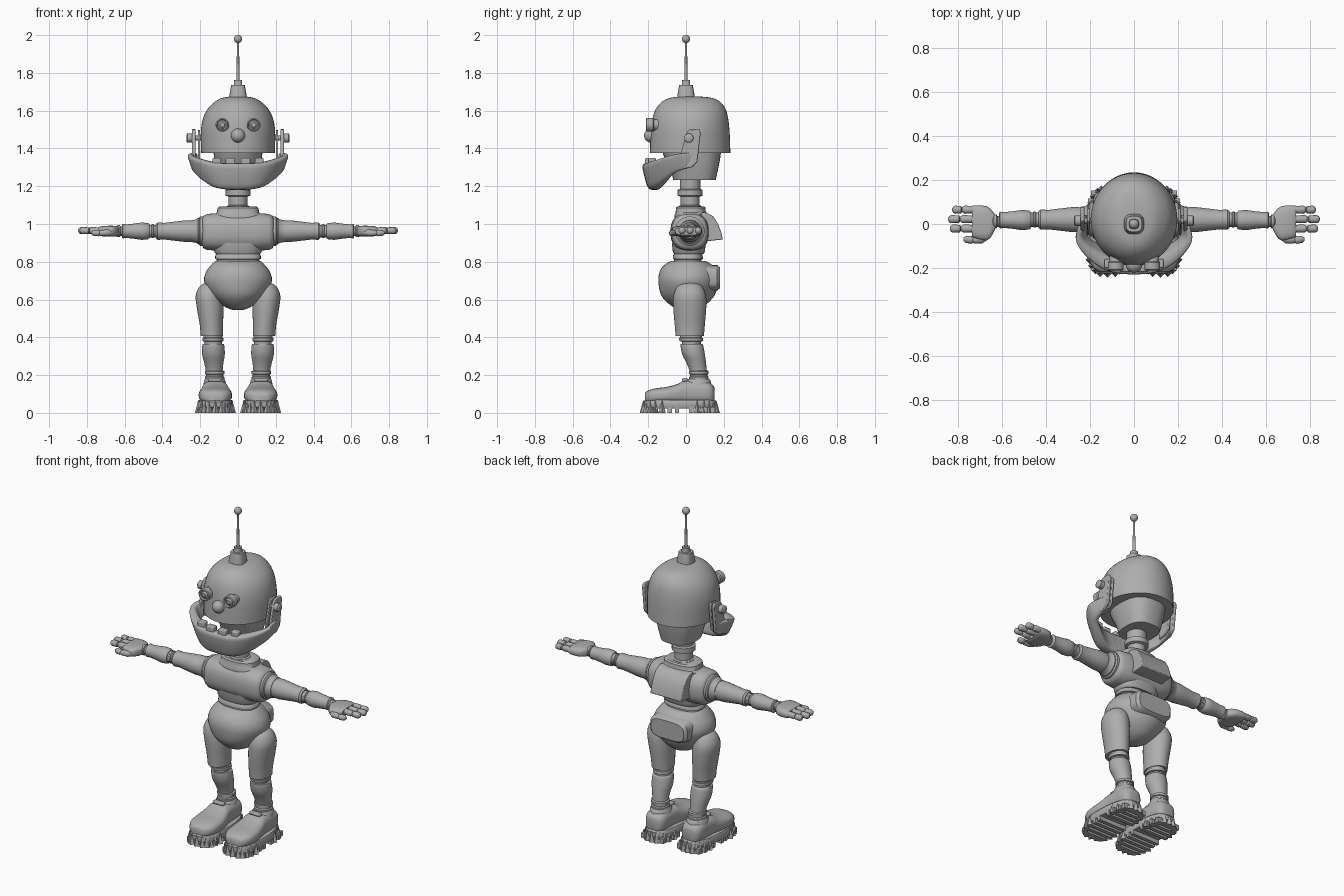
import bpy, bmesh, math
from mathutils import Vector

grey = bpy.data.materials.new("plain grey")
grey.diffuse_color = (0.42, 0.42, 0.42, 1)


def finish(name, bm, mirror=False, bevel=0, angle=40):
    bmesh.ops.recalc_face_normals(bm, faces=bm.faces)
    me = bpy.data.meshes.new(name)
    bm.to_mesh(me)
    bm.free()
    me.materials.append(grey)
    me.shade_smooth()
    me.set_sharp_from_angle(angle=math.radians(angle))
    ob = bpy.data.objects.new(name, me)
    bpy.context.collection.objects.link(ob)
    if bevel:
        b = ob.modifiers.new("bevel", 'BEVEL')
        b.width, b.segments = bevel, 2
    if mirror:
        ob.modifiers.new("mirror", 'MIRROR')
    return ob


def interp(st, k):
    """Catmull-Rom subdivision of station tuples."""
    if k < 2:
        return [Vector(s) for s in st]
    p = [Vector(s) for s in st]
    p = [p[0]] + p + [p[-1]]
    out = []
    for a, b, c, d in zip(p, p[1:], p[2:], p[3:]):
        for i in range(k):
            t = i / k
            out.append(0.5 * (2 * b + (c - a) * t + (2 * a - 5 * b + 4 * c - d) * t * t
                              + (3 * b - a - 3 * c + d) * t ** 3))
    return out + [p[-1]]


def oval(i, seg, n):
    a = 2 * math.pi * i / seg
    f = lambda v: math.copysign(abs(v) ** (2 / n), v)
    return f(math.cos(a)), f(math.sin(a))


def skin(name, rings, mirror=False, angle=40):
    bm = bmesh.new()
    rows = [[bm.verts.new(p) for p in r] for r in rings]
    m = len(rows[0])
    for a, b in zip(rows, rows[1:]):
        for i in range(m):
            bm.faces.new((a[i], a[(i + 1) % m], b[(i + 1) % m], b[i]))
    bm.faces.new(rows[0])
    bm.faces.new(rows[-1])
    return finish(name, bm, mirror, angle=angle)


def loft(name, st, axis='z', n=2, seg=32, k=1, mirror=False, angle=40):
    """Oval rings (t, u, v, ru, rv) stacked along an axis."""
    put = {'z': lambda t, u, v: (u, v, t), 'x': lambda t, u, v: (t, u, v),
           'y': lambda t, u, v: (u, t, v)}[axis]
    rings = []
    for t, u, v, ru, rv in interp(st, k):
        pts = [oval(i, seg, n) for i in range(seg)]
        rings.append([put(t, u + max(ru, .001) * c, v + max(rv, .001) * s) for c, s in pts])
    return skin(name, rings, mirror, angle)


def turned(name, prof, axis, u, v, **kw):
    """Round part from (position, radius) pairs."""
    return loft(name, [(t, u, v, r, r) for t, r in prof], axis, **kw)


def prism(name, outline, x0, x1, mirror=False, bevel=0.0):
    """Outline in (y, z) extruded along x."""
    bm = bmesh.new()
    f = bm.faces.new([bm.verts.new((x0, y, z)) for y, z in outline])
    g = bmesh.ops.extrude_face_region(bm, geom=[f])["geom"]
    bmesh.ops.translate(bm, vec=(x1 - x0, 0, 0), verts=[e for e in g if isinstance(e, bmesh.types.BMVert)])
    return finish(name, bm, mirror, bevel)


def box(name, c, s, mirror=False, bevel=0.0):
    y, z, hy, hz = c[1], c[2], s[1] / 2, s[2] / 2
    return prism(name, [(y - hy, z - hz), (y + hy, z - hz), (y + hy, z + hz), (y - hy, z + hz)],
                 c[0] - s[0] / 2, c[0] + s[0] / 2, mirror, bevel)


def ball(name, c, r, mirror=False):
    bm = bmesh.new()
    bmesh.ops.create_uvsphere(bm, u_segments=24, v_segments=14, radius=r)
    bmesh.ops.translate(bm, vec=c, verts=bm.verts)
    return finish(name, bm, mirror)


# antenna
turned("antenna_base", [(1.66, .047), (1.685, .045), (1.735, .036), (1.735, .022), (1.762, .02)], 'z', 0, 0, n=3)
turned("antenna_rod", [(1.75, .009), (1.98, .005)], 'z', 0, 0, seg=12)
ball("antenna_tip", (0, 0, 1.98), .022)

# head
loft("head_dome", [(1.375, 0, .022, .195, .213), (1.44, 0, .022, .197, .211), (1.5, 0, .022, .196, .208),
                   (1.56, 0, .023, .185, .2), (1.61, 0, .025, .16, .184), (1.65, 0, .027, .118, .15),
                   (1.67, 0, .025, .075, .1), (1.677, 0, .02, .01, .01)], seg=48, k=4, angle=50)
loft("lower_skull", [(1.232, 0, .045, .1, .112), (1.29, 0, .045, .115, .125), (1.34, 0, .035, .125, .145),
                     (1.38, 0, .03, .13, .155)], n=2.6)
turned("eye", [(-.14, .028), (-.17, .03), (-.175, .036), (-.208, .036), (-.212, .03), (-.203, .026),
               (-.203, .02), (-.21, .012)], 'y', .083, 1.525, mirror=True)
ball("nose", (0, -.185, 1.468), .037)

# jaw: swept smile band, hinge plates, bolts and teeth
rings = []
for x, y, top, bot, th, lean in interp([
        (0, -.238, 1.322, 1.18, .075, .035), (.09, -.23, 1.322, 1.183, .075, .035),
        (.165, -.2, 1.33, 1.195, .07, .04), (.235, -.14, 1.348, 1.23, .055, .045),
        (.27, -.075, 1.365, 1.27, .035, .035), (.258, -.01, 1.375, 1.29, .03, .015),
        (.24, .04, 1.375, 1.305, .025, .005)], 4):
    inward = Vector((-x, -y * (1 if y < 0 else 0), 0)).normalized()
    mid, h = Vector((x, y, (top + bot) / 2)), (top - bot) / 2
    ring = []
    for i in range(20):
        c, s = oval(i, 20, 4)
        ring.append(mid + inward * (th / 2 * (1 - c) + lean * (1 - s) / 2) + Vector((0, 0, h * s)))
    rings.append(ring)
skin("jaw", rings, mirror=True, angle=50)
arm = [(-.03, 1.29), (.03, 1.3), (.06, 1.33), (.078, 1.485), (.068, 1.503), (.015, 1.5), (0, 1.48),
       (-.02, 1.4), (-.032, 1.355)]
prism("jaw_hinge_outer", arm, .226, .243, True, .004)
prism("jaw_hinge_inner", [(y * .9, z * .95 + .07) for y, z in arm], .2, .213, True, .004)
turned("jaw_bolt", [(.18, .013), (.243, .013), (.243, .024), (.268, .024), (.273, .018)], 'x', .015, 1.455, mirror=True)
box("inner_tooth", (.04, -.198, 1.326), (.05, .04, .045), True, .006)
box("outer_tooth", (.112, -.18, 1.328), (.046, .04, .045), True, .006)

# neck and torso
turned("neck", [(1.08, .06), (1.095, .06), (1.1, .05), (1.145, .05), (1.15, .066), (1.18, .066), (1.185, .055),
                (1.24, .055)], 'z', 0, .022)
loft("collar", [(1.03, 0, .025, .125, .085), (1.05, 0, .025, .125, .085), (1.06, 0, .025, .112, .08),
                (1.085, 0, .025, .108, .078), (1.093, 0, .025, .098, .07)], n=2.6)
turned("chest", [(-.19, .07), (-.183, .086), (-.165, .095), (-.1, .1), (0, .102), (.1, .1), (.165, .095),
                 (.183, .086), (.19, .07)], 'x', .02, .958, n=2.5, seg=40)
loft("belly", [(.84, 0, .015, .115, .078), (.855, 0, .015, .127, .085), (.9, 0, .015, .13, .09)], n=2.6)
loft("waist", [(.77, 0, .01, .135, .085), (.79, 0, .01, .125, .08), (.79, 0, .01, .115, .074),
               (.812, 0, .01, .112, .073), (.815, 0, .01, .122, .08), (.835, 0, .01, .12, .078),
               (.845, 0, .01, .11, .07)], n=2.5)
prism("backpack", [(.08, 1.06), (.11, 1.06), (.145, 1.04), (.17, 1.0), (.187, .955), (.195, .918), (.1, .908),
                   (.08, .92)], -.105, .105, bevel=.005)

# pelvis
loft("pelvis", [(.545, 0, .01, .03, .03), (.565, 0, .01, .075, .085), (.62, 0, .01, .14, .14),
                (.69, 0, .012, .178, .158), (.74, 0, .012, .172, .154), (.78, 0, .012, .145, .13),
                (.805, 0, .012, .12, .09)], k=4, seg=40, angle=60)
loft("rear_flap", [(.1, 0, .715, .13, .07), (.165, 0, .715, .125, .067), (.18, 0, .715, .11, .055)], 'y', n=3.5)

# arms
turned("shoulder", [(.17, .078), (.2, .078), (.206, .07), (.212, .07), (.22, .062), (.245, .058), (.25, .045)],
       'x', .02, .962, mirror=True)
turned("upper_arm", [(.235, .045), (.245, .056), (.28, .057), (.34, .05), (.39, .044), (.425, .046), (.435, .038)],
       'x', .02, .962, mirror=True)
turned("elbow", [(.42, .033), (.445, .033), (.448, .037), (.456, .037), (.459, .033), (.48, .033)],
       'x', .02, .962, mirror=True)
turned("forearm", [(.468, .036), (.476, .043), (.51, .046), (.55, .04), (.59, .036), (.61, .038), (.615, .03)],
       'x', .018, .962, mirror=True)
turned("wrist", [(.6, .025), (.622, .025), (.625, .032), (.638, .032), (.645, .025)], 'x', .012, .962, mirror=True)
loft("palm", [(.63, .01, .962, .028, .022), (.645, .005, .962, .055, .027), (.67, .003, .962, .078, .029),
              (.72, .01, .962, .075, .027), (.738, .012, .962, .07, .02)], 'x', n=3, k=2, mirror=True)
for i, y in enumerate((.065, .022, -.021)):
    tip = (.828, .846, .838)[i]
    mid = (tip + .73) / 2 + .005
    for part, a, b in (("base", .725, mid), ("tip", mid - .003, tip)):
        turned(f"finger_{i}_{part}", [(a, .008), (a + .006, .017), (b - .014, .0185), (b - .005, .014), (b, .005)],
               'x', y, .965, seg=16, mirror=True)
loft("thumb", [(.665, -.055, .955, .016, .016), (.69, -.068, .953, .02, .018), (.725, -.072, .952, .017, .016),
               (.732, -.072, .952, .014, .013), (.74, -.072, .952, .018, .017), (.765, -.07, .952, .016, .015),
               (.776, -.069, .952, .006, .006)], 'x', seg=16, mirror=True)

# legs
loft("thigh", [(.692, .145, .02, .02, .03), (.67, .148, .02, .055, .065), (.62, .153, .02, .071, .086),
               (.55, .147, .02, .07, .087), (.47, .141, .02, .062, .08), (.408, .138, .02, .059, .075)],
     k=4, mirror=True)
loft("knee", [(.42, .134, .025, .05, .06), (.398, .133, .026, .05, .058), (.396, .133, .026, .056, .063),
              (.38, .132, .028, .056, .063), (.378, .132, .028, .046, .05), (.35, .13, .03, .046, .05)], mirror=True)
loft("shin", [(.366, .131, .03, .05, .054), (.358, .131, .031, .058, .06), (.31, .13, .04, .06, .06),
              (.265, .128, .054, .051, .052), (.225, .126, .064, .045, .046), (.21, .126, .066, .047, .048)],
     k=3, mirror=True)
turned("ankle", [(.13, .045), (.172, .045), (.178, .052), (.19, .052), (.195, .046), (.204, .046), (.206, .052),
                 (.22, .052), (.224, .046)], 'z', .124, .068, mirror=True)

# shoes: upper, cuff, sole, tread bars and toe spikes
loft("shoe_upper", [(-.218, .12, .08, .04, .025), (-.2, .12, .085, .065, .034), (-.16, .12, .09, .085, .04),
                    (-.1, .12, .094, .088, .044), (-.045, .12, .1, .08, .053), (-.01, .121, .108, .072, .062),
                    (.05, .122, .11, .068, .063), (.11, .122, .108, .064, .06), (.14, .122, .1, .05, .05),
                    (.15, .122, .1, .03, .035)], 'y', n=2.7, k=3, mirror=True, angle=60)
loft("shoe_cuff", [(.12, .123, .06, .066, .075), (.15, .123, .062, .06, .072), (.172, .123, .066, .056, .064),
                   (.18, .123, .066, .05, .056)], mirror=True)
box("shoe_tongue", (.123, -.005, .175), (.07, .03, .018), True, .006)


def sole_point(a, grow=1.0):
    c, s = math.cos(a), math.sin(a)
    f = lambda v: math.copysign(abs(v) ** .7, v)
    y = -.033 + .193 * grow * f(s)
    return Vector((.12 + (.094 - .08 * max(y + .02, 0)) * grow * f(c), y, 0))


skin("sole", [[sole_point(i * math.tau / 40, g) + Vector((0, 0, z)) for i in range(40)]
              for z, g in ((.024, .96), (.03, 1), (.058, 1), (.068, .95))], mirror=True)
for i in range(10):
    y = -.2 + i * .038
    if i == 5:
        continue
    w = .15 if i in (0, 9) else .185 - .08 * max(y, 0)
    box(f"tread_{i}", (.12, y, .015), (w, .022, .03), True)
bm = bmesh.new()
for i in range(26):
    p = sole_point((i + .5) * math.tau / 26, 1.0)
    if p.y < -.09 or p.y > .06:
        g = bmesh.ops.create_cone(bm, cap_ends=True, segments=4, radius1=.019, radius2=.001, depth=.066)
        bmesh.ops.translate(bm, vec=p + Vector((0, 0, .033)), verts=g["verts"])
finish("sole_spikes", bm, True, angle=20)
